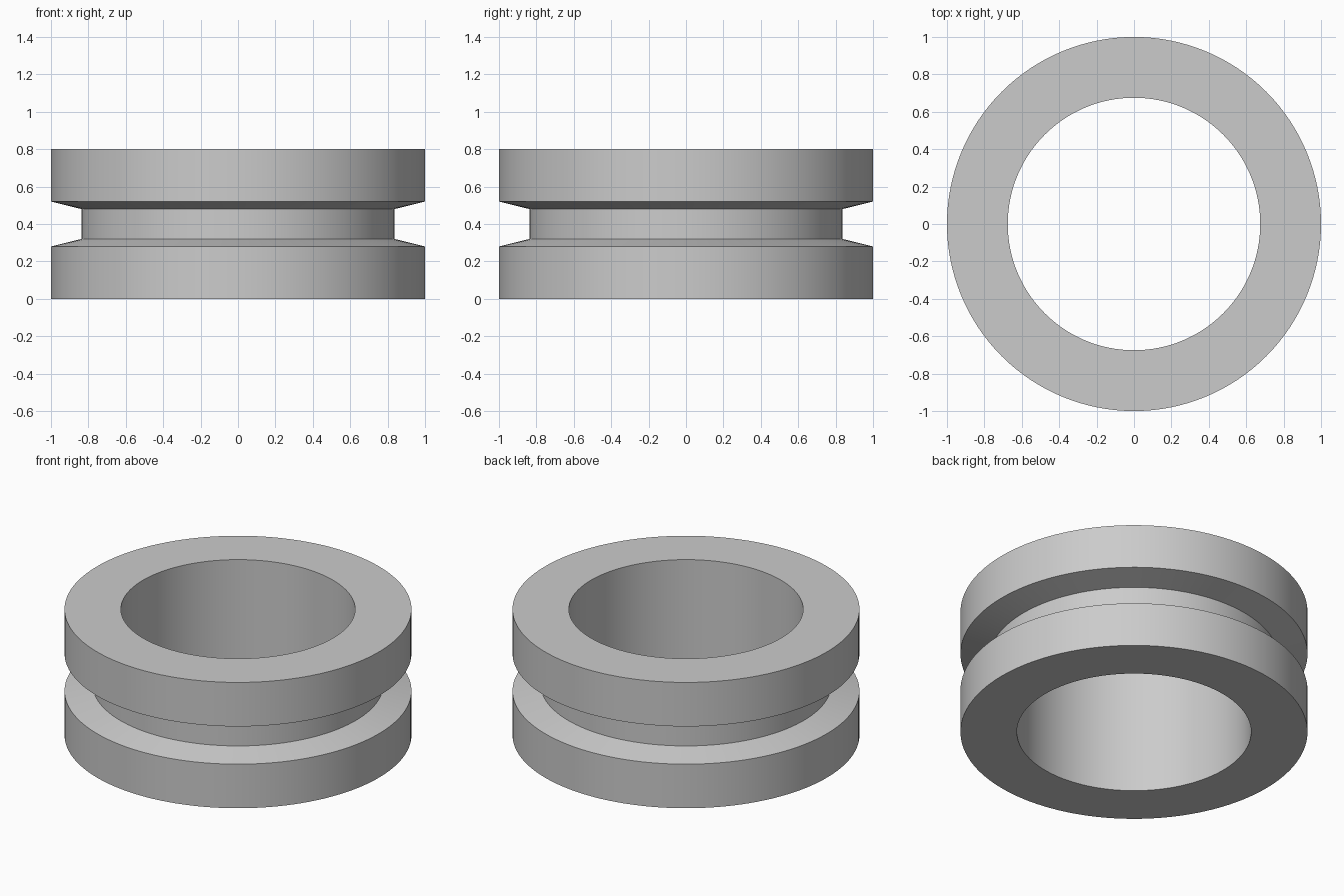
import bpy
import bmesh
import math

cube = bpy.data.objects.get("Cube")
if cube:
    bpy.data.objects.remove(cube, do_unlink=True)

SEGMENTS = 128
HEIGHT = 0.8
BORE, GROOVE, RIM = 0.675, 0.837, 1.0

# Plain grey material
grey = bpy.data.materials.new("plain grey")
grey.use_nodes = True
colour = (0.6, 0.6, 0.6, 1.0)
grey.diffuse_color = colour
grey.node_tree.nodes["Principled BSDF"].inputs["Base Color"].default_value = colour

# Lower half of the section, from bore to groove, mirrored about mid-height
half = [(BORE, 0), (RIM, 0), (RIM, 0.28), (GROOVE, 0.32)]
section = half + [(r, HEIGHT - z) for r, z in reversed(half)]

# Revolve the closed section into a grooved ring
bm = bmesh.new()
verts = [bm.verts.new((r, 0, z)) for r, z in section]
edges = [bm.edges.new((v, verts[(i + 1) % len(verts)])) for i, v in enumerate(verts)]
bmesh.ops.spin(bm, geom=verts + edges, cent=(0, 0, 0), axis=(0, 0, 1),
               angle=math.tau, steps=SEGMENTS)
bmesh.ops.remove_doubles(bm, verts=bm.verts, dist=0.0001)
bmesh.ops.recalc_face_normals(bm, faces=bm.faces)

mesh = bpy.data.meshes.new("grooved_ring")
bm.to_mesh(mesh)
bm.free()
mesh.materials.append(grey)
ring = bpy.data.objects.new("grooved_ring", mesh)
bpy.context.collection.objects.link(ring)

# Smooth walls with crisp rims
bpy.ops.object.select_all(action="DESELECT")
ring.select_set(True)
bpy.context.view_layer.objects.active = ring
bpy.ops.object.shade_smooth_by_angle(angle=math.radians(30))
